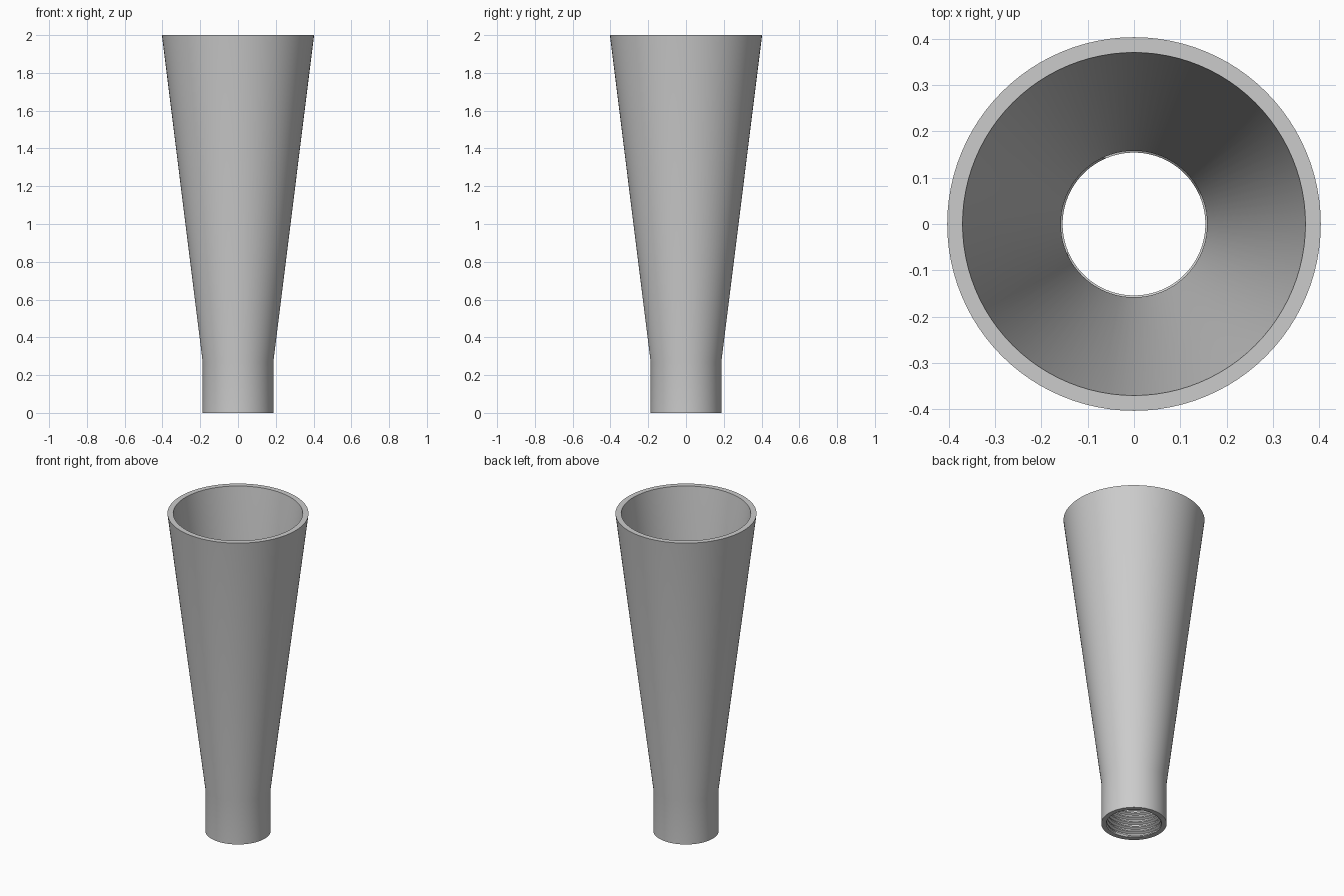
import bpy, bmesh, math

cube = bpy.data.objects.get("Cube")
if cube:
    bpy.data.objects.remove(cube, do_unlink=True)

SEGMENTS = 96
BORE, GROOVE, CREST = 0.158, 0.168, 0.154   # radii inside the socket
THREAD_TOP, PITCH = 0.25, 0.031

grey = bpy.data.materials.new("plain grey")
grey.use_nodes = True
colour = (0.6, 0.6, 0.6, 1)
grey.diffuse_color = colour
grey.node_tree.nodes["Principled BSDF"].inputs["Base Color"].default_value = colour

bm = bmesh.new()


def sweep(rows):
    """Skin a list of rows of points, each running once round the axis."""
    grid = [[bm.verts.new(p) for p in row] for row in rows]
    for low, high in zip(grid, grid[1:]):
        for i in range(SEGMENTS):
            bm.faces.new((low[i], low[i + 1], high[i + 1], high[i]))


def point(r, z, i):
    a = math.tau * i / SEGMENTS
    return (r * math.cos(a), r * math.sin(a), z)


# Tapered wall: bottom rim, socket, flared cone, top rim, inner cone and throat
profile = [(BORE, 0), (0.187, 0), (0.187, 0.27), (0.403, 2),
           (0.37, 2), (BORE, 0.27), (BORE, THREAD_TOP)]
sweep([[point(r, z, i) for i in range(SEGMENTS + 1)] for r, z in profile])

# Screw thread: helical rows trimmed flat at both ends of the socket
turn = [GROOVE, GROOVE, CREST, CREST]
rows = []
for j in range(4 * (int(THREAD_TOP / PITCH) + 3)):
    row = []
    for i in range(SEGMENTS + 1):
        z = (j / 4 - 1 + i / SEGMENTS) * PITCH
        inside = 0 < z < THREAD_TOP
        radius = turn[j % 4] if inside else BORE
        row.append(point(radius, min(max(z, 0), THREAD_TOP), i))
    rows.append(row)
sweep(rows)

bmesh.ops.remove_doubles(bm, verts=bm.verts, dist=0.0002)
bmesh.ops.recalc_face_normals(bm, faces=bm.faces)

mesh = bpy.data.meshes.new("threaded_funnel")
bm.to_mesh(mesh)
bm.free()
mesh.validate()
mesh.materials.append(grey)
funnel = bpy.data.objects.new("threaded_funnel", mesh)
bpy.context.collection.objects.link(funnel)

bpy.ops.object.select_all(action="DESELECT")
funnel.select_set(True)
bpy.context.view_layer.objects.active = funnel
bpy.ops.object.shade_smooth_by_angle(angle=math.radians(30))
